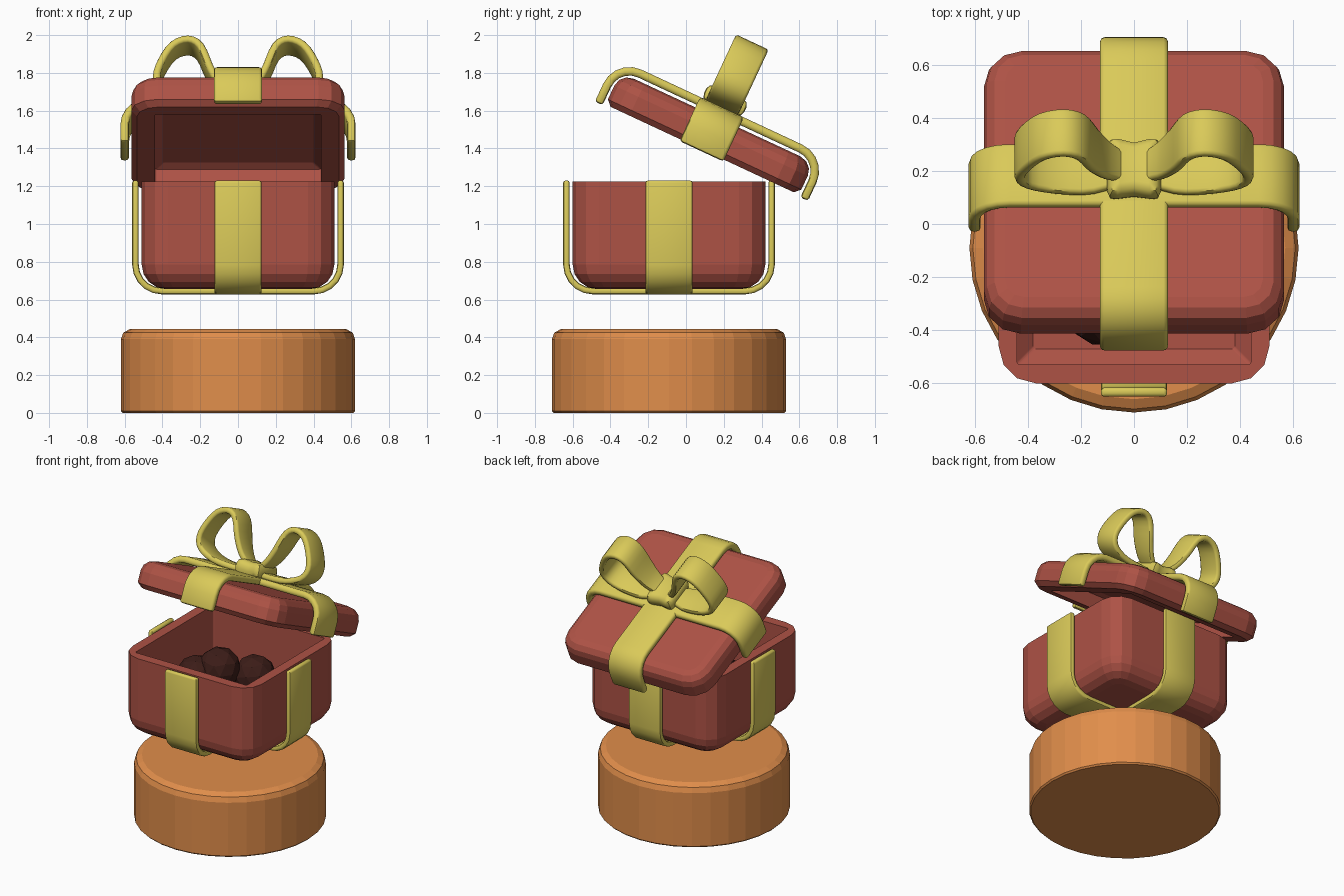
import bpy, bmesh
from math import sin, cos, pi, radians
from mathutils import Matrix, Vector

if "Cube" in bpy.data.objects:
    bpy.data.objects.remove(bpy.data.objects["Cube"])


def material(name, rgb):
    m = bpy.data.materials.new(name)
    m.diffuse_color = (*rgb, 1)
    m.use_nodes = True
    m.node_tree.nodes["Principled BSDF"].inputs["Base Color"].default_value = m.diffuse_color
    return m


RED = material("red", (0.42, 0.085, 0.06))
GOLD = material("gold", (0.70, 0.59, 0.10))
ORANGE = material("orange", (0.75, 0.27, 0.07))
BROWN = material("brown", (0.045, 0.012, 0.009))

BODY = Matrix.Translation((0, -0.09, 0))
LID = Matrix.Translation((0, 0.086, 1.394)) @ Matrix.Rotation(radians(-25), 4, 'X')
TURN = Matrix.Rotation(pi / 2, 4, 'Z')


def finish(name, bm, mat, matrix, smooth=None):
    bmesh.ops.recalc_face_normals(bm, faces=bm.faces)
    me = bpy.data.meshes.new(name)
    bm.to_mesh(me)
    bm.free()
    ob = bpy.data.objects.new(name, me)
    bpy.context.collection.objects.link(ob)
    me.materials.append(mat)
    ob.matrix_world = matrix
    if smooth:
        bpy.ops.object.select_all(action='DESELECT')
        ob.select_set(True)
        bpy.context.view_layer.objects.active = ob
        bpy.ops.object.shade_smooth_by_angle(angle=radians(smooth))
    return ob


def loft(name, rings, mat, matrix):
    """Skin a stack of rings, capping the first and the last."""
    bm = bmesh.new()
    loops = [[bm.verts.new(p) for p in ring] for ring in rings]
    n = len(loops[0])
    for a, b in zip(loops, loops[1:]):
        for i in range(n):
            j = (i + 1) % n
            bm.faces.new((a[i], a[j], b[j], b[i]))
    bm.faces.new(loops[0])
    bm.faces.new(loops[-1])
    return finish(name, bm, mat, matrix)


def circle(r, z, n=32):
    return [(r * cos(2 * pi * i / n), r * sin(2 * pi * i / n), z) for i in range(n)]


def square(half, r, z, seg=3):
    """Square outline with rounded corners."""
    pts = []
    for q in range(4):
        sx, sy = ((1, 1), (-1, 1), (-1, -1), (1, -1))[q]
        for i in range(seg + 1):
            a = (q + i / seg) * pi / 2
            pts.append((sx * (half - r) + r * cos(a), sy * (half - r) + r * sin(a), z))
    return pts


def ribbon(name, path, widths, t, matrix, mirror=False):
    """Rounded strip of thickness t following a path in the xz plane."""
    bm = bmesh.new()
    pts = [Vector(p) for p in path]
    rows = []
    for i, p in enumerate(pts):
        d = (pts[min(i + 1, len(pts) - 1)] - pts[max(i - 1, 0)]).normalized()
        n = Vector((-d.y, d.x)) * t / 2
        w = widths[i] if isinstance(widths, list) else widths
        rows.append([bm.verts.new((p.x + s * n.x, y, p.y + s * n.y))
                     for s, y in ((1, -w), (1, w), (-1, w), (-1, -w))])
    for a, b in zip(rows, rows[1:]):
        for i in range(4):
            j = (i + 1) % 4
            bm.faces.new((a[i], a[j], b[j], b[i]))
    bm.faces.new(rows[0])
    bm.faces.new(rows[-1])
    bmesh.ops.recalc_face_normals(bm, faces=bm.faces)
    edges = [e for e in bm.edges if e.calc_face_angle(0) > radians(60)]
    bmesh.ops.bevel(bm, geom=edges, offset=t * 0.36, segments=2, profile=0.5, affect='EDGES')
    if mirror:
        bmesh.ops.scale(bm, vec=(-1, 1, 1), verts=bm.verts)
    return finish(name, bm, GOLD, matrix, 45)


def wrap(half, end, flat, r, seg=5):
    """U-shaped path: from one end, round two corners, to the other end."""
    s = 1 if flat > end else -1
    right = [(half, end)]
    right += [(half - r + r * cos(a), flat - s * r + s * r * sin(a))
              for a in (i / seg * pi / 2 for i in range(seg + 1))]
    return right + [(-x, z) for x, z in reversed(right)]


def spline(p, steps=3):
    """Catmull-Rom curve through the points."""
    p = [Vector(v) for v in p]
    q = [p[0]] + p + [p[-1]]
    out = []
    for a, b, c, d in zip(q, q[1:], q[2:], q[3:]):
        for k in range(steps):
            u = k / steps
            out.append(0.5 * (2 * b + (c - a) * u + (2 * a - 5 * b + 4 * c - d) * u ** 2
                              + (3 * b - a - 3 * c + d) * u ** 3))
    return out + [p[-1]]


# Round pedestal
loft("pedestal", [circle(r, z) for r, z in (
    (0.61, 0), (0.62, 0.01), (0.62, 0.39), (0.607, 0.425), (0.57, 0.445))], ORANGE, BODY)

# Open box: rounded base, outer wall, rim, inner wall, floor
R = 0.13
rings = [square(0.51 - R + R * sin(a), 0.05 + 0.09 * sin(a), 0.655 + R - R * cos(a))
         for a in (i * pi / 8 for i in range(5))]
rings += [square(0.51, 0.14, 1.225), square(0.44, 0.01, 1.225),
          square(0.44, 0.01, 0.76), square(0.38, 0.01, 0.71)]
loft("box_body", rings, RED, BODY)

# Lid: shallow tilted shell, hollow underneath
rings = [square(0.40, 0.01, 0.11), square(0.44, 0.01, 0.09), square(0.44, 0.01, 0),
         square(0.535, 0.12, 0), square(0.565, 0.14, 0.03)]
rings += [square(0.485 + 0.08 * cos(a), 0.07 + 0.07 * cos(a), 0.11 + 0.077 * sin(a))
          for a in (i * pi / 6 for i in range(4))]
loft("lid", rings, RED, LID)

# Ribbons crossing round the box and over the lid
for label, turn in (("side", Matrix()), ("front", TURN)):
    ribbon(label + "_box_ribbon", wrap(0.543, 1.23, 0.645, 0.14), 0.125, 0.035, BODY @ turn)
    ribbon(label + "_lid_ribbon", wrap(0.60, -0.01, 0.225, 0.13), 0.128, 0.045, LID @ turn)

# Bow loops, pinched towards the knot
path = spline([(0.03, 0.29), (0.10, 0.36), (0.15, 0.45), (0.20, 0.57), (0.265, 0.608),
               (0.345, 0.575), (0.405, 0.48), (0.43, 0.39), (0.395, 0.32),
               (0.29, 0.275), (0.15, 0.262), (0.03, 0.265)])
widths = [0.06 + 0.035 * min(1, max(0, (p.x - 0.05) / 0.12)) for p in path]
for label, flip in (("right", False), ("left", True)):
    ribbon(label + "_bow_loop", path, widths, 0.04, LID, flip)

# Bow knot with a pinched waist
ribbon("bow_knot", [(-0.10, 0.29), (-0.05, 0.285), (0, 0.28), (0.05, 0.285), (0.10, 0.29)],
       [0.125, 0.115, 0.105, 0.115, 0.125], 0.10, LID)

# Faceted sweets heaped in the box
for i, pos in enumerate(((-0.16, 0.02, 0.98), (-0.28, -0.06, 0.92), (0.02, 0.16, 0.92),
                         (-0.12, -0.32, 0.85), (0.20, -0.12, 0.85))):
    bm = bmesh.new()
    bmesh.ops.create_icosphere(bm, subdivisions=2, radius=0.14)
    finish("sweet_%d" % (i + 1), bm, BROWN,
           Matrix.Translation(pos) @ Matrix.Rotation(i * 0.9, 4, 'X'))
